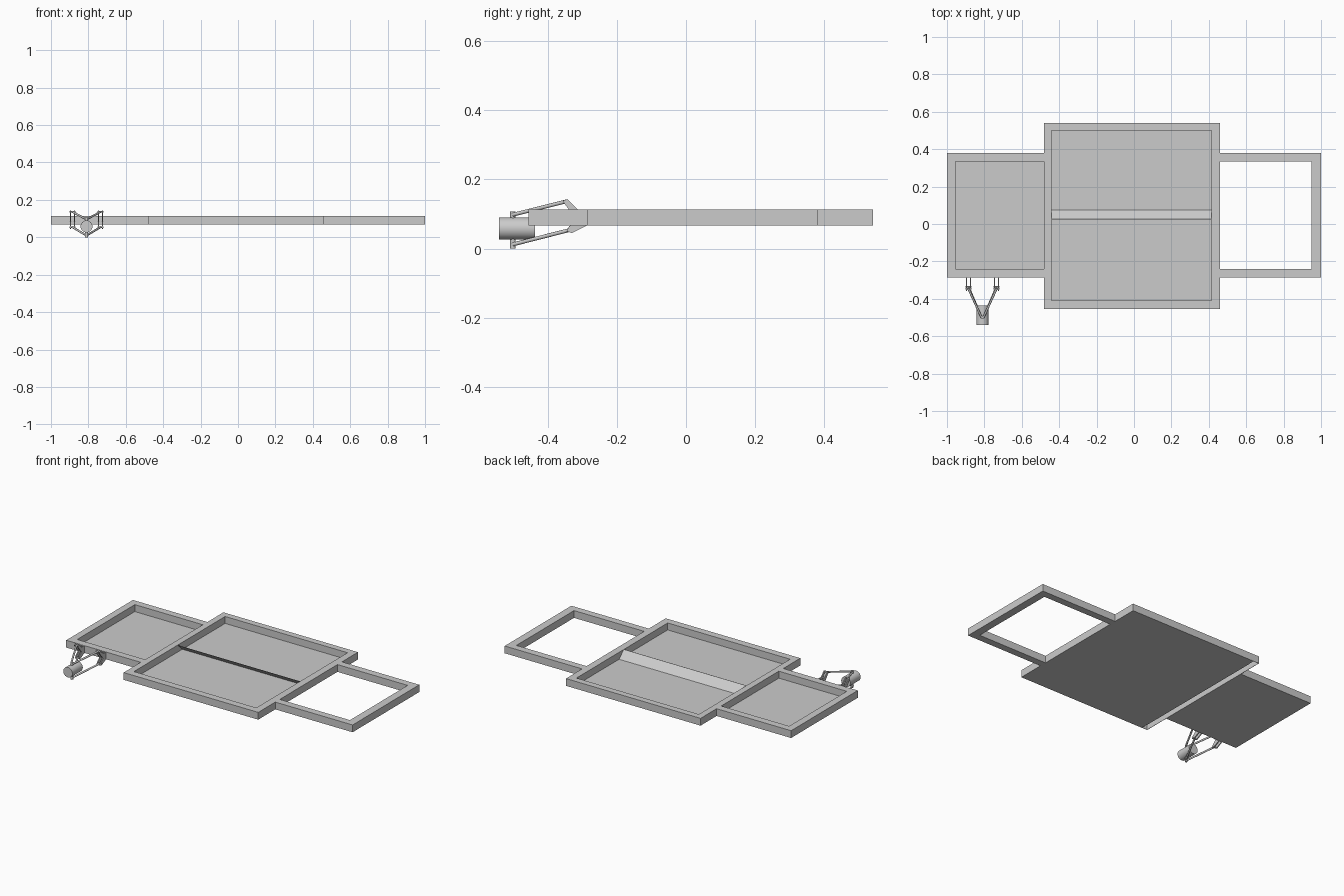
import bpy, bmesh, math
from mathutils import Vector

if "Cube" in bpy.data.objects:
    bpy.data.objects.remove(bpy.data.objects["Cube"])

mat = bpy.data.materials.new("plain grey")
mat.diffuse_color = (0.6, 0.6, 0.6, 1)
mat.use_nodes = True
mat.node_tree.nodes["Principled BSDF"].inputs["Base Color"].default_value = mat.diffuse_color


def finish(name, bm, smooth=False):
    bmesh.ops.recalc_face_normals(bm, faces=bm.faces)
    me = bpy.data.meshes.new(name)
    bm.to_mesh(me)
    bm.free()
    me.materials.append(mat)
    ob = bpy.data.objects.new(name, me)
    bpy.context.collection.objects.link(ob)
    if smooth:
        bpy.ops.object.select_all(action='DESELECT')
        bpy.context.view_layer.objects.active = ob
        ob.select_set(True)
        bpy.ops.object.shade_smooth_by_angle(angle=math.radians(35))
    return ob


def prism(name, pts, direction):
    """Extrude a planar outline along a direction."""
    bm = bmesh.new()
    f = bm.faces.new([bm.verts.new(p) for p in pts])
    r = bmesh.ops.extrude_face_region(bm, geom=[f], use_keep_orig=True)
    vs = [g for g in r["geom"] if isinstance(g, bmesh.types.BMVert)]
    bmesh.ops.translate(bm, verts=vs, vec=direction)
    return finish(name, bm)


def box(name, x0, x1, y0, y1, z0, z1):
    return prism(name, [(x0, y0, z0), (x1, y0, z0), (x1, y1, z0), (x0, y1, z0)], (0, 0, z1 - z0))


def rod(name, a, b, r, sides=12):
    a, b = Vector(a), Vector(b)
    bm = bmesh.new()
    bmesh.ops.create_cone(bm, cap_ends=True, segments=sides, radius1=r, radius2=r, depth=(b - a).length)
    rot = (b - a).to_track_quat('Z', 'Y').to_matrix()
    bmesh.ops.rotate(bm, verts=bm.verts, matrix=rot)
    bmesh.ops.translate(bm, verts=bm.verts, vec=(a + b) / 2)
    return finish(name, bm, True)


Z0, Z1, T = 0.067, 0.113, 0.002

# Centre frame: two long rails, right rail, and a left rail open underneath
box("centre_front_rail", -0.44, 0.46, -0.455, -0.41, Z0, Z1)
box("centre_back_rail", -0.44, 0.46, 0.50, 0.54, Z0, Z1)
box("centre_right_rail", 0.415, 0.46, -0.41, 0.50, Z0, Z1)
box("centre_left_rail_top", -0.48, -0.44, -0.455, 0.54, Z1 - T, Z1)
box("centre_left_rail_outer", -0.48, -0.478, -0.455, 0.54, Z0, Z1 - T)
box("centre_left_rail_inner", -0.442, -0.44, -0.41, 0.50, Z0, Z1 - T)
for n, y in (("front", -0.455), ("back", 0.538)):
    box("centre_left_rail_" + n + "_cap", -0.478, -0.44, y, y + T, Z0, Z1 - T)
box("centre_floor", -0.44, 0.415, -0.41, 0.50, Z0, Z0 + T)

# Sloping divider plate, leaning toward the front
prism("divider_plate", [(-0.44, 0.075, Z0 + T), (-0.44, 0.073, Z0 + T),
                        (-0.44, 0.025, Z1), (-0.44, 0.027, Z1)], (0.855, 0, 0))

# Side frames: left one has a floor, right one is open
for side, xi, xo, xe in (("left", -0.48, -1.0, -0.955), ("right", 0.46, 1.0, 0.95)):
    a, b = sorted((xi, xo))
    c, d = sorted((xe, xo))
    box(side + "_front_rail", a, b, -0.285, -0.24, Z0, Z1)
    box(side + "_back_rail", a, b, 0.335, 0.38, Z0, Z1)
    box(side + "_end_rail", c, d, -0.24, 0.335, Z0, Z1)
box("left_floor", -0.955, -0.48, -0.24, 0.335, Z0, Z0 + T)

# Wheel hub with upper and lower ball-joint pins
HX, HY = -0.81, -0.50
rod("hub", (HX, -0.54, 0.058), (HX, -0.437, 0.058), 0.032, 32)
rod("upper_hub_pin", (HX, HY, 0.085), (HX, HY, 0.107), 0.008)
rod("lower_hub_pin", (HX, HY, 0.0), (HX, HY, 0.03), 0.008)

# Brackets (paired plates), pivot pins and wishbone arms
upper = [(-.285, .113), (-.313, .113), (-.343, .143), (-.357, .138), (-.335, .108), (-.315, .085), (-.285, .08)]
lower = [(-.285, .09), (-.285, .067), (-.33, .045), (-.345, .05), (-.338, .064), (-.31, .09)]
for side, s in (("left", -1), ("right", 1)):
    bx = HX + s * 0.075
    for lvl, prof, py, pz, hz in (("upper", upper, -0.347, 0.136, 0.098), ("lower", lower, -0.335, 0.054, 0.012)):
        for k in (-1, 1):
            px = bx + k * 0.010 - 0.003
            prism(f"{side}_{lvl}_bracket", [(px, y, z) for y, z in prof], (0.006, 0, 0))
        rod(f"{side}_{lvl}_pivot", (bx - 0.015, py, pz), (bx + 0.015, py, pz), 0.004)
        rod(f"{side}_{lvl}_arm", (bx, py, pz), (HX + s * 0.005, HY, hz), 0.0055)
